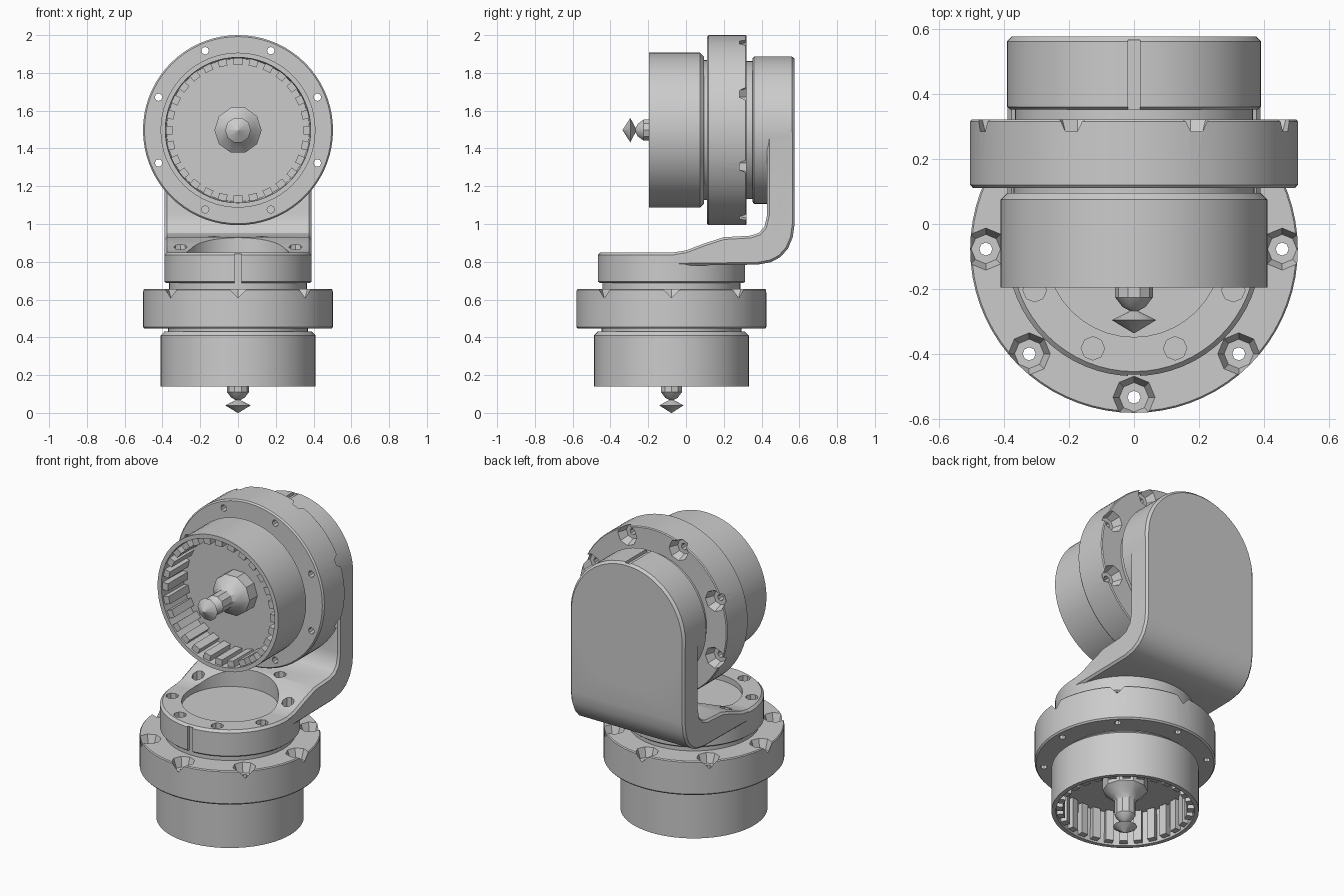
import bpy, bmesh
from math import pi, cos, sin, radians
from mathutils import Matrix

if "Cube" in bpy.data.objects:
    bpy.data.objects.remove(bpy.data.objects["Cube"], do_unlink=True)

grey = bpy.data.materials.new("metal_grey")
grey.use_nodes = True
GREY = (0.6, 0.6, 0.6, 1)
grey.diffuse_color = GREY
grey.node_tree.nodes["Principled BSDF"].inputs["Base Color"].default_value = GREY

# Placement of the two drives: each axis is local z, its free end at local z = 0
LOWER = Matrix.Translation((0, -0.077, 0))
UPPER = Matrix.Translation((0, -0.335, 1.497)) @ Matrix.Rotation(-pi / 2, 4, 'X')


def make(name, bm, place=Matrix()):
    bmesh.ops.remove_doubles(bm, verts=bm.verts, dist=1e-5)
    bmesh.ops.recalc_face_normals(bm, faces=bm.faces)
    mesh = bpy.data.meshes.new(name)
    bm.transform(place)
    bm.to_mesh(mesh)
    bm.free()
    obj = bpy.data.objects.new(name, mesh)
    bpy.context.collection.objects.link(obj)
    mesh.materials.append(grey)
    return obj


def lathe(bm, profile, sides, at=(0, 0)):
    """Spin a (radius, height) profile round a vertical axis; open ends are capped."""
    rings = []
    for r, h in profile:
        rings.append([bm.verts.new((at[0] + r * cos(2 * pi * i / sides),
                                    at[1] + r * sin(2 * pi * i / sides), h))
                      for i in range(sides)])
    for a, b in zip(rings, rings[1:]):
        for i in range(sides):
            j = (i + 1) % sides
            bm.faces.new((a[i], a[j], b[j], b[i]))
    bm.faces.new(rings[0][::-1])
    bm.faces.new(rings[-1])


def turned(name, profile, place, sides=64):
    bm = bmesh.new()
    lathe(bm, profile, sides)
    return make(name, bm, place)


def box(bm, centre, size, turn=0):
    mat = (Matrix.Rotation(turn, 4, 'Z') @ Matrix.Translation(centre)
           @ Matrix.Diagonal((*size, 1)))
    bmesh.ops.create_cube(bm, size=1, matrix=mat)


def combine(obj, other, operation):
    mod = obj.modifiers.new("combine", 'BOOLEAN')
    mod.operation, mod.object, mod.solver = operation, other, 'EXACT'
    bpy.context.view_layer.objects.active = obj
    bpy.ops.object.modifier_apply(modifier=mod.name)
    bpy.data.objects.remove(other, do_unlink=True)


def smooth(obj):
    bpy.ops.object.select_all(action='DESELECT')
    obj.select_set(True)
    bpy.context.view_layer.objects.active = obj
    bpy.ops.object.shade_smooth_by_angle(angle=radians(30))


def around(count, radius, start=0.0):
    for i in range(count):
        a = start + 2 * pi * i / count
        yield a, (radius * cos(a), radius * sin(a))


def drive(prefix, place, turn):
    # Open can with a deep floor
    smooth(turned(prefix + "_can", [
        (0.36, 0.345), (0.378, 0.345), (0.385, 0.14), (0.41, 0.14), (0.41, 0.41),
        (0.39, 0.43), (0.37, 0.43), (0.37, 0.46)], place))

    # Winding teeth lining the can
    bm = bmesh.new()
    for a, _ in around(28, 0.36):
        box(bm, (0.364, 0, 0.245), (0.036, 0.045, 0.19), a)
    make(prefix + "_winding_teeth", bm, place)

    # Hub and pointed shaft
    smooth(turned(prefix + "_shaft", [
        (0.125, 0.35), (0.125, 0.27), (0.075, 0.225), (0.058, 0.2), (0.058, 0.11),
        (0.035, 0.08), (0.012, 0.068), (0.068, 0.04), (0.002, 0.0)], place, 10))

    # Flange with countersunk screw holes that break through the rim
    flange = turned(prefix + "_flange", [
        (0.495, 0.446), (0.503, 0.455), (0.503, 0.65), (0.498, 0.656)], place, 72)
    bm = bmesh.new()
    for _, at in around(8, 0.455, turn):
        lathe(bm, [(0.02, 0.4), (0.02, 0.6), (0.045, 0.6), (0.08, 0.7)], 8, at)
    combine(flange, make("cutter", bm, place), 'DIFFERENCE')
    smooth(flange)

    # Output collar between flange and bracket
    smooth(turned(prefix + "_collar", [(0.365, 0.64), (0.365, 0.7)], place))


drive("lower", LOWER, 0)
drive("upper", UPPER, pi / 8)

# Bent bracket arm, extruded sideways from its side profile (y, z)
side = [(-0.077, 0.848), (0.0, 0.86), (0.1, 0.898), (0.2, 0.93), (0.34, 0.938),
        (0.385, 0.952), (0.415, 0.985), (0.43, 1.05), (0.43, 1.497),
        (0.575, 1.497), (0.575, 1.0), (0.565, 0.93), (0.54, 0.87), (0.5, 0.825),
        (0.45, 0.798), (0.38, 0.785), (0.0, 0.78), (-0.077, 0.775)]
HALF = 0.388
bm = bmesh.new()
face = bm.faces.new([bm.verts.new((-HALF, y, z)) for y, z in side])
new = bmesh.ops.extrude_face_region(bm, geom=[face])["geom"]
bmesh.ops.translate(bm, vec=(2 * HALF, 0, 0),
                    verts=[v for v in new if isinstance(v, bmesh.types.BMVert)])
bmesh.ops.recalc_face_normals(bm, faces=bm.faces)
rim = [e for e in bm.edges if abs(e.verts[0].co.x - e.verts[1].co.x) < 1e-4]
bmesh.ops.bevel(bm, geom=rim, offset=0.012, segments=1, affect='EDGES')
bracket = make("bracket", bm)

# Rings that bolt the bracket to the two drives
for place, top in ((LOWER, 0.85), (UPPER, 0.91)):
    ring = turned("ring", [(0.38, 0.687), (0.39, 0.695), (0.39, top - 0.014),
                           (0.376, top)], place)
    combine(bracket, ring, 'UNION')

# Pocket and bolt holes in the lower ring
bm = bmesh.new()
lathe(bm, [(0.27, 0.815), (0.27, 1.02)], 40)
for _, at in around(8, 0.33, pi / 8):
    lathe(bm, [(0.036, 0.78), (0.036, 1.02)], 8, at)
combine(bracket, make("cutter", bm, LOWER), 'DIFFERENCE')

# Index slot on the edge of each ring
for place, top in ((LOWER, 0.84), (UPPER, 0.9)):
    bm = bmesh.new()
    box(bm, (0, -0.39, (0.66 + top) / 2), (0.036, 0.04, top - 0.66))
    combine(bracket, make("cutter", bm, place), 'DIFFERENCE')
smooth(bracket)
